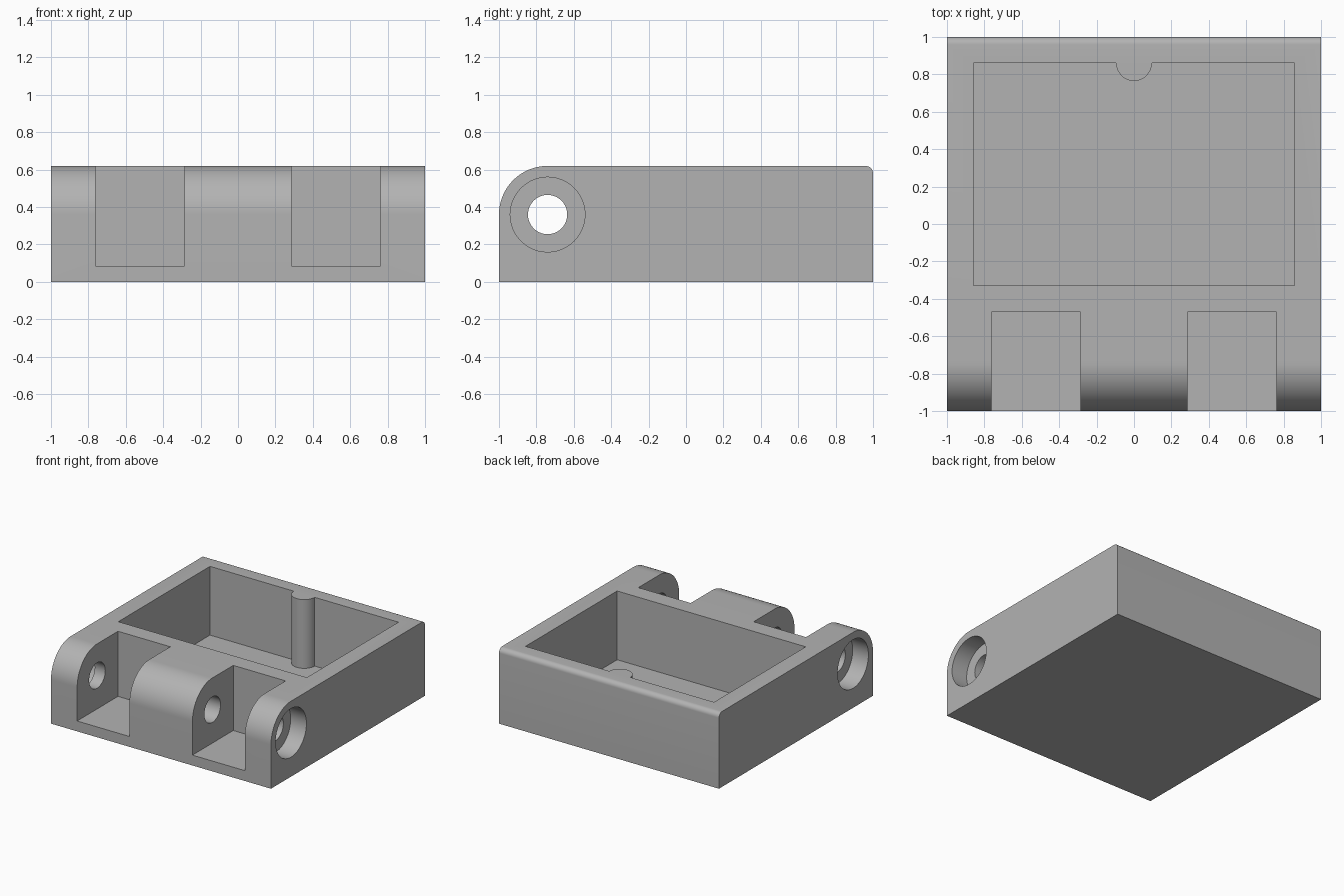
import bpy, bmesh, math
from mathutils import Vector

if "Cube" in bpy.data.objects:
    bpy.data.objects.remove(bpy.data.objects["Cube"])

grey = bpy.data.materials.new("plain grey")
grey.diffuse_color = (0.45, 0.45, 0.45, 1)
grey.use_nodes = True
grey.node_tree.nodes["Principled BSDF"].inputs["Base Color"].default_value = grey.diffuse_color


def arc(cx, cy, r, a0, a1, n):
    """Points on an arc, angles in degrees."""
    return [(cx + r * math.cos(math.radians(a0 + (a1 - a0) * i / n)),
             cy + r * math.sin(math.radians(a0 + (a1 - a0) * i / n))) for i in range(n + 1)]


def prism(name, outline, axis, lo, hi):
    """Extrude a 2D outline along x (outline is y, z) or z (outline is x, y)."""
    bm = bmesh.new()
    place = (lambda p: (lo, p[0], p[1])) if axis == "x" else (lambda p: (p[0], p[1], lo))
    face = bm.faces.new([bm.verts.new(place(p)) for p in outline])
    new = bmesh.ops.extrude_face_region(bm, geom=[face])["geom"]
    step = Vector((hi - lo, 0, 0)) if axis == "x" else Vector((0, 0, hi - lo))
    bmesh.ops.translate(bm, vec=step, verts=[v for v in new if isinstance(v, bmesh.types.BMVert)])
    bmesh.ops.recalc_face_normals(bm, faces=bm.faces)
    mesh = bpy.data.meshes.new(name)
    bm.to_mesh(mesh)
    bm.free()
    mesh.materials.append(grey)
    ob = bpy.data.objects.new(name, mesh)
    bpy.context.collection.objects.link(ob)
    return ob


# Body: side profile with a rounded knuckle edge in front and a small back fillet
PIN_Y, PIN_Z, TOP = -0.74, 0.36, 0.62
profile = [(-1, 0), (1, 0)] + arc(0.96, TOP - 0.04, 0.04, 0, 90, 8) \
    + arc(PIN_Y, PIN_Z, 0.26, 90, 180, 24)
body = prism("hinged_box_body", profile, "x", -1, 1)

# Pocket, leaving a half-round post on the back wall
pocket = [(-0.857, -0.33), (0.857, -0.33), (0.857, 0.86)] \
    + arc(0, 0.86, 0.095, 0, -180, 24) + [(-0.857, 0.86)]
cutters = [prism("pocket_cutter", pocket, "z", 0.055, 1)]

# Hinge notches and counterbores on both sides
bore = arc(PIN_Y, PIN_Z, 0.2, 0, 360, 48)[:-1]
for s in (-1, 1):
    a, b = sorted((s * 0.286, s * 0.762))
    notch = [(a, -1.2), (b, -1.2), (b, -0.47), (a, -0.47)]
    cutters.append(prism("notch_cutter", notch, "z", 0.085, 1))
    a, b = sorted((s * 0.857, s * 1.2))
    cutters.append(prism("counterbore_cutter", bore, "x", a, b))

# Pin hole through all knuckles
hole = arc(PIN_Y, PIN_Z, 0.105, 0, 360, 40)[:-1]
cutters.append(prism("pin_hole_cutter", hole, "x", -1.3, 1.3))

bpy.context.view_layer.objects.active = body
for c in cutters:
    c.hide_render = True
    mod = body.modifiers.new("cut", "BOOLEAN")
    mod.operation, mod.solver, mod.object = "DIFFERENCE", "EXACT", c
    bpy.ops.object.modifier_apply(modifier=mod.name)
for c in cutters:
    bpy.data.objects.remove(c)

# Smooth the curved faces, keep the edges sharp
body.select_set(True)
bpy.ops.object.shade_smooth_by_angle(angle=math.radians(30))
